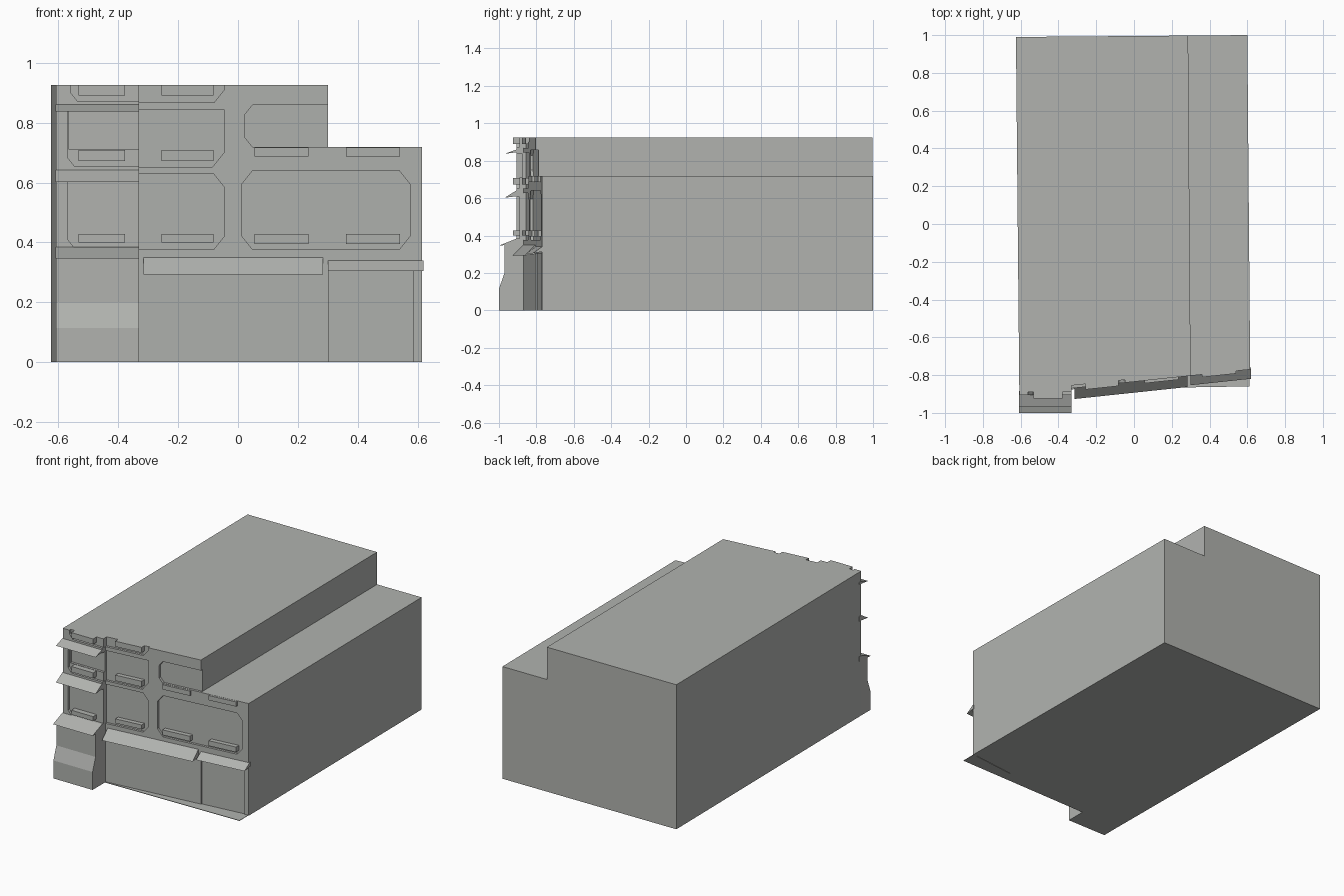
import bpy, bmesh

cube = bpy.data.objects.get("Cube")
if cube:
    bpy.data.objects.remove(cube, do_unlink=True)

grey = bpy.data.materials.new("concrete_grey")
grey.use_nodes = True
tone = (0.44, 0.45, 0.43, 1)
grey.diffuse_color = tone
bsdf = next(n for n in grey.node_tree.nodes if n.type == 'BSDF_PRINCIPLED')
bsdf.inputs["Base Color"].default_value = tone


def bay(x):
    return -0.905


def main(x):
    return -0.835 + 0.106 * x


def solid(name, first, second):
    """Closed solid between two matching loops of points."""
    bm = bmesh.new()
    a = [bm.verts.new(p) for p in first]
    b = [bm.verts.new(p) for p in second]
    bm.faces.new(a)
    bm.faces.new(b[::-1])
    for i in range(len(a)):
        j = (i + 1) % len(a)
        bm.faces.new((a[j], a[i], b[i], b[j]))
    bmesh.ops.recalc_face_normals(bm, faces=bm.faces)
    mesh = bpy.data.meshes.new(name)
    bm.to_mesh(mesh)
    bm.free()
    mesh.materials.append(grey)
    obj = bpy.data.objects.new(name, mesh)
    bpy.context.scene.collection.objects.link(obj)
    return obj


def plan(name, pts, z0, z1):
    return solid(name, [(x, y, z0) for x, y in pts], [(x, y, z1) for x, y in pts])


def panel(name, pts, wall, out, depth):
    """Outline in x and z, standing out from and sunk into a wall."""
    return solid(name, [(x, wall(x) - out, z) for x, z in pts],
                 [(x, wall(x) + depth, z) for x, z in pts])


def sweep(name, profile, wall, x0, x1):
    """Profile of wall offset and height, run along a wall."""
    return solid(name, [(x0, wall(x0) - o, z) for o, z in profile],
                 [(x1, wall(x1) - o, z) for o, z in profile])


def outline(x0, x1, z0, z1, cut, corners):
    """Rectangle with chosen corners chamfered, from lower left anticlockwise."""
    pts = []
    spots = [(x0, z0, 1, 1), (x1, z0, -1, 1), (x1, z1, -1, -1), (x0, z1, 1, -1)]
    for i, (x, z, sx, sz) in enumerate(spots):
        if i not in corners:
            pts.append((x, z))
        else:
            ends = [(x, z + sz * cut), (x + sx * cut * 0.8, z)]
            pts += ends if i % 2 == 0 else ends[::-1]
    return pts


def carve(target, cutter):
    mod = target.modifiers.new(cutter.name, 'BOOLEAN')
    mod.operation = 'DIFFERENCE'
    mod.solver = 'EXACT'
    mod.object = cutter
    cutter.hide_render = True
    cutter.hide_set(True)
    cutter.display_type = 'WIRE'


# Long block with a slanted facade and a lower right side
body = plan("building_body", [(-0.607, -0.905), (-0.33, -0.905), (-0.33, -0.87),
                              (0.615, -0.77), (0.60, 1.0), (-0.625, 0.99)], 0, 0.925)
carve(body, plan("step_cutter", [(0.302, -1.1), (0.8, -1.1), (0.8, 1.2), (0.285, 1.2)],
                 0.718, 1.2))

# Window recesses: name, outline, wall, depth
recesses = [
    ("bay_window_low", outline(-0.57, -0.32, 0.382, 0.605, 0.03, [0]), bay, 0.015),
    ("bay_window_middle", outline(-0.57, -0.32, 0.655, 0.838, 0.03, [0]), bay, 0.015),
    ("bay_window_pane", outline(-0.565, -0.32, 0.71, 0.837, 0, []), bay, 0.03),
    ("bay_window_high", outline(-0.56, -0.32, 0.872, 0.95, 0.03, [0]), bay, 0.015),
    ("main_window_low", outline(-0.331, -0.045, 0.377, 0.628, 0.045, [1, 2]), main, 0.015),
    ("main_window_middle", outline(-0.331, -0.047, 0.65, 0.843, 0.05, [1]), main, 0.015),
    ("main_window_high", outline(-0.331, -0.047, 0.868, 0.95, 0.04, [1]), main, 0.015),
    ("wide_window_low", outline(0.013, 0.574, 0.376, 0.64, 0.045, [0, 1, 2, 3]), main, 0.015),
    ("wide_window_high", outline(0.024, 0.33, 0.719, 0.858, 0.03, [0, 3]), main, 0.015),
    ("shopfront", outline(0.302, 0.586, -0.05, 0.305, 0, []), main, 0.008),
]
for name, pts, wall, depth in recesses:
    carve(body, panel(name + "_cutter", pts, wall, 0.02, depth))

# Window sills
rows = [(0.40, 0.428), (0.672, 0.708), (0.89, 0.925)]
for i, (z0, z1) in enumerate(rows):
    panel(f"bay_sill_{i}", outline(-0.533, -0.378, z0, z1, 0, []), bay, 0.02, 0.035)
    panel(f"main_sill_{i}", outline(-0.256, -0.082, z0, z1, 0, []), main, 0.014, 0.03)
for i, (z0, z1) in enumerate([(0.395, 0.428), (0.687, 0.717)]):
    for j, x in enumerate((0.055, 0.36)):
        panel(f"wide_sill_{i}_{j}", outline(x, x + 0.181, z0, z1, 0, []), main, 0.014, 0.03)

# Projecting ground floor of the bay, with a flared foot
sweep("bay_base", [(-0.03, 0), (0.095, 0), (0.095, 0.115), (0.065, 0.2),
                   (0.065, 0.35), (0, 0.38), (-0.03, 0.38)], bay, -0.607, -0.33)

# Sloping awnings
for i, (lip, z0, z1) in enumerate([(0.095, 0.346, 0.384), (0.065, 0.602, 0.642),
                                   (0.065, 0.837, 0.86)]):
    sweep(f"bay_awning_{i}", [(-0.02, z1), (0, z1), (lip, z0), (0, z0 + 0.008),
                              (-0.02, z0 + 0.008)], bay, -0.61, -0.33)
for name, x0, x1, lip, z0, z1 in [("long_awning", -0.315, 0.283, 0.058, 0.293, 0.35),
                                  ("short_awning", 0.30, 0.62, 0.05, 0.305, 0.34)]:
    sweep(name, [(-0.01, z1), (0, z1), (lip, z0), (0, z0 + 0.008),
                 (-0.01, z0 + 0.008)], main, x0, x1)

# Thin pavement in front of the slanted wall
plan("pavement", [(-0.33, -0.875), (0.59, -0.86), (0.612, -0.86), (0.612, -0.765),
                  (-0.33, -0.865)], 0, 0.003)
